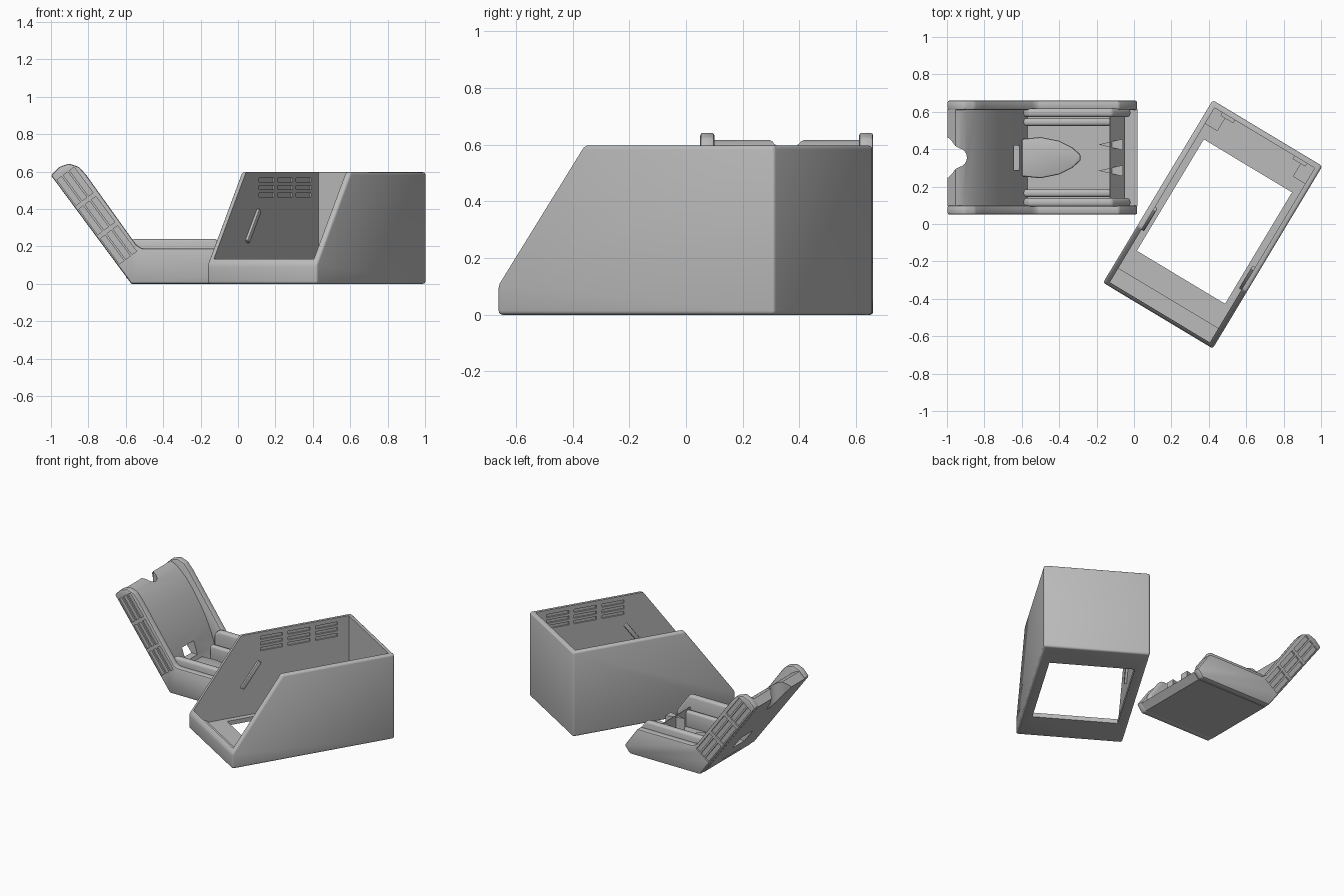
import bpy, bmesh, math
from mathutils import Matrix, Vector

cube = bpy.data.objects.get("Cube")
if cube:
    bpy.data.objects.remove(cube, do_unlink=True)

grey = bpy.data.materials.new("plain_grey")
grey.use_nodes = True
grey.diffuse_color = (0.5, 0.5, 0.5, 1)
grey.node_tree.nodes["Principled BSDF"].inputs["Base Color"].default_value = (0.5, 0.5, 0.5, 1)


def prism(name, pts, axis, lo, hi):
    """Extrude a 2D outline along an axis; outline takes the other two axes in order."""
    bm = bmesh.new()
    place = {"x": lambda p: (lo, *p), "y": lambda p: (p[0], lo, p[1]), "z": lambda p: (*p, lo)}[axis]
    face = bm.faces.new([bm.verts.new(place(p)) for p in pts])
    step = Vector([(hi - lo) * (axis == a) for a in "xyz"])
    ext = bmesh.ops.extrude_face_region(bm, geom=[face])["geom"]
    bmesh.ops.translate(bm, vec=step, verts=[v for v in ext if isinstance(v, bmesh.types.BMVert)])
    bmesh.ops.recalc_face_normals(bm, faces=bm.faces)
    mesh = bpy.data.meshes.new(name)
    bm.to_mesh(mesh)
    bm.free()
    mesh.materials.append(grey)
    obj = bpy.data.objects.new(name, mesh)
    bpy.context.collection.objects.link(obj)
    return obj


def rect(x0, y0, x1, y1):
    return [(x0, y0), (x1, y0), (x1, y1), (x0, y1)]


def bar(cx, cy, along, length, width):
    """Outline of a rectangle turned to a direction."""
    d = Vector(along).normalized() * length / 2
    n = Vector((-d.y, d.x)).normalized() * width / 2
    c = Vector((cx, cy))
    return [tuple(c + p) for p in (-d - n, d - n, d + n, -d + n)]


def apply(obj, mod):
    bpy.context.view_layer.objects.active = obj
    bpy.ops.object.modifier_apply(modifier=mod.name)


def bevel(obj, width, segments=3):
    m = obj.modifiers.new("bevel", "BEVEL")
    m.width, m.segments, m.limit_method = width, segments, "ANGLE"
    m.angle_limit = math.radians(30)
    apply(obj, m)


def cut(obj, cutters):
    for c in cutters:
        c.hide_render = True
        m = obj.modifiers.new("cut", "BOOLEAN")
        m.operation, m.object, m.solver = "DIFFERENCE", c, "EXACT"
        apply(obj, m)
        bpy.data.objects.remove(c, do_unlink=True)


def smooth(obj):
    bpy.ops.object.select_all(action="DESELECT")
    obj.select_set(True)
    bpy.context.view_layer.objects.active = obj
    bpy.ops.object.shade_smooth_by_angle(angle=math.radians(30))


# Open box with a sloped front, made straight and turned at the end
HW, HD, WALL, TOP = 0.342, 0.569, 0.03, 0.597
IW, ID = HW - WALL, HD - WALL
shell = prism("box_shell", [(-HD, 0), (HD, 0), (HD, TOP), (-0.215, TOP), (-HD, 0.105)], "x", -HW, HW)
bevel(shell, 0.014)
FRONT = HD - 0.02
cavity = [(-FRONT, 0.045), (-0.46, 0.045), (-0.46, WALL), (ID, WALL), (ID, 0.8), (-FRONT, 0.8)]
cutters = [prism("cavity", cavity, "x", -IW, IW),
           prism("floor_opening", rect(-0.275, -0.33, 0.275, 0.365), "z", -0.1, 0.2)]
# Recessed vents on the inside of both side walls
for side in (-1, 1):
    for col in range(3):
        for row in range(3):
            y, z = -0.08 + col * 0.193, 0.465 + row * 0.04
            lo, hi = sorted((side * (IW - 0.01), side * (IW + 0.01)))
            cutters.append(prism("vent", rect(y, z, y + 0.155, z + 0.022), "x", lo, hi))
cut(shell, cutters)
box_parts = [shell]
for side, label in ((-1, "right"), (1, "left")):
    lo, hi = sorted((side * (IW - 0.016), side * (IW + 0.004)))
    rib = prism(label + "_guide_rib", bar(-0.15, 0.31, (0.356, 0.49), 0.21, 0.028), "x", lo, hi)
    bevel(rib, 0.005, 2)
    # Corner pad and small catch at the foot of the back wall
    lo, hi = sorted((side * 0.235, side * (IW + 0.004)))
    pad = prism(label + "_corner_pad", rect(lo, 0.44, hi, ID + 0.004), "z", 0.02, 0.045)
    tab = prism(label + "_back_catch", rect(side * 0.225 - 0.04, 0.52, side * 0.225 + 0.04, ID + 0.004),
                "z", 0.02, 0.07)
    box_parts += [rib, pad, tab]
turn = Matrix.Translation((0.421, -0.002, 0)) @ Matrix.Rotation(math.radians(-31), 4, "Z")
for part in box_parts:
    smooth(part)
    part.matrix_world = turn

# Lid: two bent side walls, sloped at the open end, with slots on their outer faces
Y0, Y1, MID = 0.05, 0.66, 0.355
SIDE = [(-0.57, 0), (-1.0, 0.58), (-0.955, 0.625), (-0.905, 0.643), (-0.85, 0.625), (-0.81, 0.58),
        (-0.545, 0.21), (-0.515, 0.19), (-0.08, 0.19), (0.02, 0.05), (-0.02, 0)]
TILT = Vector((-0.596, 0.803))
ACROSS = Vector((0.803, 0.596))
for label, lo, hi, outer in (("front", Y0, Y0 + 0.05, Y0), ("back", Y1 - 0.05, Y1, Y1)):
    wall = prism("lid_%s_wall" % label, SIDE, "y", lo, hi)
    bevel(wall, 0.01, 2)
    slots = []
    for group in (-1, 0, 1):
        for k in (-1, 0, 1):
            c = Vector((-0.755, 0.365)) + TILT * 0.195 * group + ACROSS * 0.042 * k
            slots.append(prism("slot", bar(c.x, c.y, TILT, 0.17, 0.03), "y", outer - 0.01, outer + 0.01))
    cut(wall, slots)
    smooth(wall)

# Lid floor
prism("lid_floor", [(-0.57, 0), (-0.02, 0), (0.02, 0.04), (-0.6, 0.04)], "y", Y0 + 0.045, Y1 - 0.045)

# Curved tilted panel with a flared thumb notch and a window
PANEL = [(-0.57, 0), (-0.997, 0.576), (-0.955, 0.617), (-0.93, 0.61), (-0.9, 0.593), (-0.84, 0.54),
         (-0.78, 0.465), (-0.725, 0.38), (-0.675, 0.288), (-0.635, 0.195), (-0.605, 0.1), (-0.57, 0.04)]
panel = prism("lid_tilted_panel", PANEL, "y", Y0 + 0.045, Y1 - 0.045)
arc = [math.radians(a) for a in range(-80, 81, 20)]
notch = [(-1.1, MID - 0.12), (-0.99, MID - 0.105), (-0.972, MID - 0.085), (-0.955, MID - 0.062)]
notch += [(-0.945 + 0.052 * math.cos(a), MID + 0.052 * math.sin(a)) for a in arc]
notch += [(x, 2 * MID - y) for x, y in reversed(notch[:4])]
cut(panel, [prism("notch", notch, "z", 0.4, 0.8),
            prism("window", rect(-0.8, 0.12, -0.5, 0.21), "y", MID - 0.065, MID + 0.065)])
smooth(panel)

# Rounded lips standing against the walls, and low rails beside them
LIP = [(-0.59, 0.03), (-0.59, 0.21), (-0.56, 0.24), (-0.116, 0.24), (-0.02, 0.106), (-0.02, 0.03)]
for label, s in (("front", -1), ("back", 1)):
    edge = MID + s * 0.262
    lip = prism("lid_%s_lip" % label, LIP, "y", *sorted((edge, edge - s * 0.045)))
    bevel(lip, 0.015)
    smooth(lip)
    y = MID + s * 0.19
    rail = prism("lid_%s_rail" % label, rect(-0.59, y - 0.02, -0.12, y + 0.02), "z", 0.03, 0.15)
    bevel(rail, 0.015)
    smooth(rail)

# Pointed chute under the window
outline = [(-0.6, -0.1), (-0.5, -0.11), (-0.4, -0.09), (-0.33, -0.055), (-0.285, -0.015)]
outline += [(x, -y) for x, y in reversed(outline)]
chute = prism("lid_chute", [(x, MID + y) for x, y in outline], "z", 0.03, 0.1)
bevel(chute, 0.01, 2)
smooth(chute)

# Sloped cross bar at the open end, with two wedge posts
prism("lid_end_bar", [(-0.13, 0.03), (-0.05, 0.03), (-0.05, 0.06), (-0.125, 0.16), (-0.13, 0.16)],
      "y", Y0 + 0.045, Y1 - 0.045)
for label, s in (("front", -1), ("back", 1)):
    y = MID + s * 0.07
    prism("lid_%s_wedge_post" % label, [(-0.19, y), (-0.06, y - 0.03), (-0.06, y + 0.03)], "z", 0.03, 0.15)
